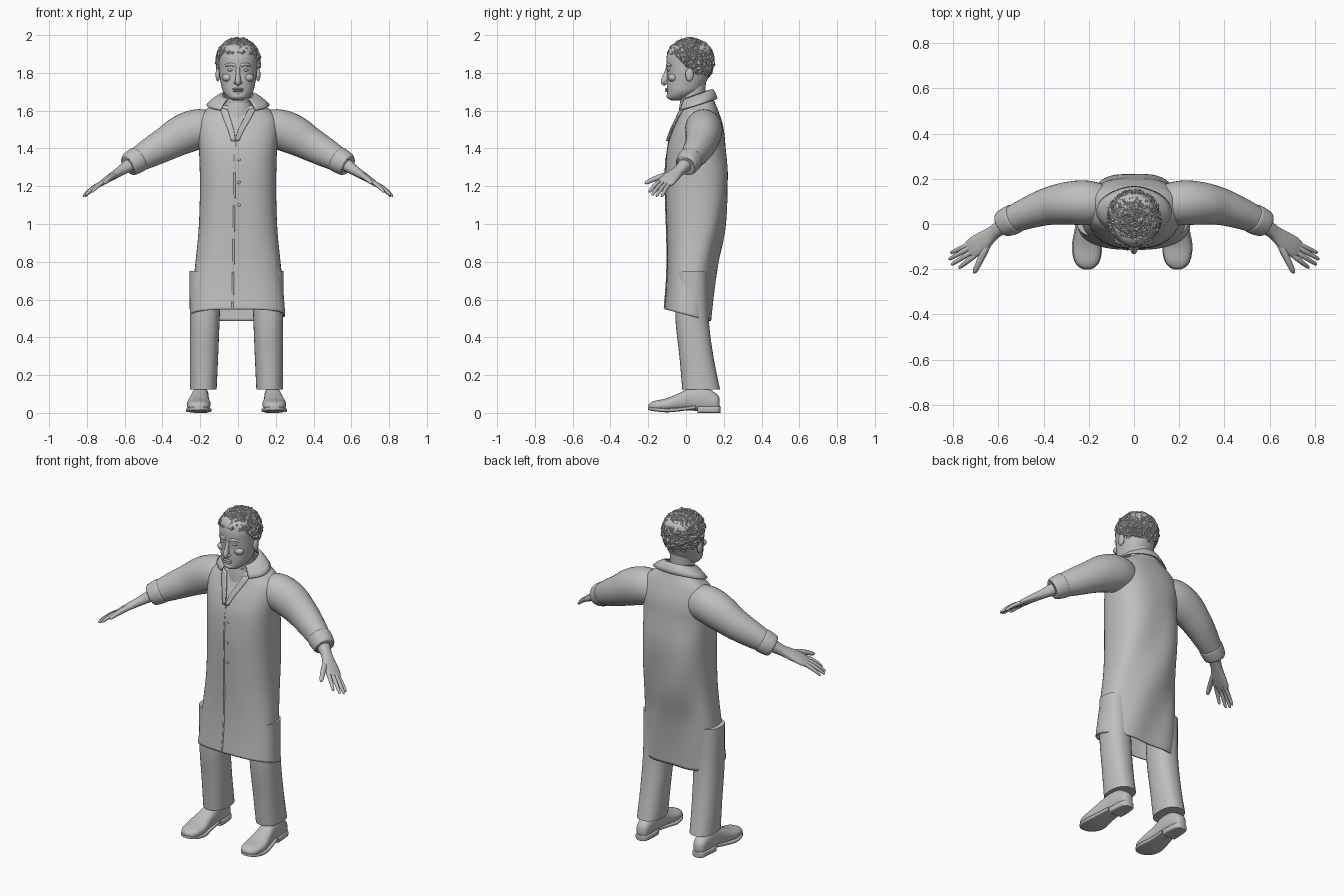
import bpy, bmesh, math, random
from mathutils import Vector, noise

if "Cube" in bpy.data.objects:
    bpy.data.objects.remove(bpy.data.objects["Cube"], do_unlink=True)

random.seed(3)
X, Y, Z = Vector((1, 0, 0)), Vector((0, 1, 0)), Vector((0, 0, 1))
SIDES = (("left", 1), ("right", -1))

grey = bpy.data.materials.new("plain_grey")
grey.use_nodes = True
colour = (0.52, 0.52, 0.52, 1)
grey.diffuse_color = colour
grey.node_tree.nodes["Principled BSDF"].inputs["Base Color"].default_value = colour


def finish(name, bm, smooth=True, thickness=0, offset=-1):
    """Turn a bmesh into a named, shaded object."""
    mesh = bpy.data.meshes.new(name)
    bm.to_mesh(mesh)
    bm.free()
    mesh.materials.append(grey)
    if smooth:
        mesh.shade_smooth()
        mesh.set_sharp_from_angle(angle=math.radians(45))
    ob = bpy.data.objects.new(name, mesh)
    bpy.context.scene.collection.objects.link(ob)
    if thickness:
        mod = ob.modifiers.new("cloth", "SOLIDIFY")
        mod.thickness, mod.offset = thickness, offset
    return ob


def sample(rings, steps=6):
    """Smooth curve through every ring value."""
    out, last = [], len(rings) - 1
    for i in range(last):
        a, b, c, d = (rings[max(0, min(last, i + k))] for k in (-1, 0, 1, 2))
        for j in range(steps):
            t = j / steps
            out.append([0.5 * (2 * q + (r - p) * t + (2 * p - 5 * q + 4 * r - s) * t * t
                               + (3 * q - p - 3 * r + s) * t ** 3)
                        for p, q, r, s in zip(a, b, c, d)])
    return out + [list(rings[-1])]


def power(v, e):
    return math.copysign(abs(v) ** e, v)


def loft(name, rings, ref=X, axis=None, n=2.0, segs=32, caps=True, s=1, dx=0, warp=None, thickness=0):
    """Skin rings of (x, y, z, half width, half depth)."""
    bm = bmesh.new()
    pts = sample(rings)
    mid = [Vector((s * p[0] + dx, p[1], p[2])) for p in pts]
    loops = []
    for i, p in enumerate(pts):
        t = axis or (mid[min(i + 1, len(mid) - 1)] - mid[max(i - 1, 0)]).normalized()
        u = (ref - t * ref.dot(t)).normalized()
        v = t.cross(u)
        loop = []
        for k in range(segs):
            a = math.tau * k / segs
            co = mid[i] + u * p[3] * power(math.cos(a), 2 / n) + v * p[4] * power(math.sin(a), 2 / n)
            loop.append(bm.verts.new(warp(co) if warp else co))
        loops.append(loop)
    for low, high in zip(loops, loops[1:]):
        for k in range(segs):
            m = (k + 1) % segs
            bm.faces.new((low[k], low[m], high[m], high[k]))
    if caps:
        bm.faces.new(loops[0][::-1])
        bm.faces.new(loops[-1])
    return finish(name, bm, thickness=thickness)


def ball(name, centre, radii):
    bm = bmesh.new()
    bmesh.ops.create_uvsphere(bm, u_segments=20, v_segments=12, radius=1)
    for v in bm.verts:
        v.co = Vector(c + r * q for c, r, q in zip(centre, radii, v.co))
    return finish(name, bm)


def sheet(name, rows, thickness):
    """Cloth strip from a grid of points."""
    bm = bmesh.new()
    grid = [[bm.verts.new(p) for p in row] for row in rows]
    for a, b in zip(grid, grid[1:]):
        for k in range(len(a) - 1):
            bm.faces.new((a[k], a[k + 1], b[k + 1], b[k]))
    bmesh.ops.recalc_face_normals(bm, faces=bm.faces)
    return finish(name, bm, thickness=thickness, offset=0)


# Long coat
COAT_N = 2.5
coat = [(0, .01, .52, .25, .125), (0, .02, .65, .24, .125), (0, .033, .8, .225, .133),
        (0, .048, .95, .21, .15), (0, .055, 1.1, .203, .162), (0, .057, 1.25, .202, .167),
        (0, .055, 1.4, .207, .155), (0, .065, 1.5, .215, .135), (0, .065, 1.57, .2, .11),
        (0, .062, 1.615, .15, .092), (0, .06, 1.65, .09, .08)]


def drape(p):
    """Tilt the hem and neckline and add soft folds at the back."""
    hem = max(0, min(1, (0.75 - p.z) / 0.23))
    neck = max(0, min(1, (p.z - 1.5) / 0.15))
    fold = max(0, min(1, (p.y - 0.05) / 0.1)) * max(0, min(1, (1.45 - p.z) / 0.5))
    wave = 0.008 * fold * math.sin(22 * p.x + 9 * p.z)
    return Vector((p.x, p.y + wave, p.z - 0.25 * p.y * hem + 0.35 * (p.y - 0.06) * neck))


def coat_front(x, z, lift):
    """Point on the front of the coat."""
    pts = sample(coat)
    for a, b in zip(pts, pts[1:]):
        if a[2] <= z <= b[2]:
            break
    t = (z - a[2]) / (b[2] - a[2])
    cy, rx, ry = (a[i] + (b[i] - a[i]) * t for i in (1, 3, 4))
    edge = max(0, 1 - abs(x / rx) ** COAT_N) ** (1 / COAT_N)
    return drape(Vector((x, cy - ry * edge - lift, z)))


loft("coat_body", coat, axis=Z, n=COAT_N, segs=56, caps=False, warp=drape, thickness=.008)

# Front closing edge and buttons
edge = [coat_front(-.015 - .015 * (1.44 - z), z, 0) for z in (.53, .7, .85, 1, 1.15, 1.3, 1.44)]
loft("coat_front_edge", [(*p, .005, .004) for p in edge], segs=8)
for i, z in enumerate((1.1, 1.22, 1.34)):
    ball(f"button_{i}", coat_front(.005, z, .001), (.008, .004, .008))

# Lapels running down to the closing edge
for side, s in SIDES:
    rows = []
    for i in range(13):
        t = i / 12
        inner, outer = .055 * (1 - t) ** 1.3, .02 + .075 * (1 - t)
        rows.append([coat_front(s * (inner + (outer - inner) * k / 4) - .015 * t,
                                1.635 - .195 * t, .012 - .002 * k) for k in range(5)])
    sheet(f"{side}_lapel", rows, .007)

# Folded collar, open at the front
rows = []
for k in range(5):
    f = k / 4
    row = []
    for i in range(41):
        a = math.radians(-48 + 276 * i / 40)
        reach = f * (0.55 + 0.45 * abs(math.cos(a)) ** 3)
        row.append(drape(Vector(((.08 + .085 * reach) * math.cos(a), .055 + (.082 + .05 * reach) * math.sin(a),
                                 1.685 - .055 * f ** 1.5))))
    rows.append(row)
sheet("collar", rows, .007)

# Shirt and neck
loft("shirt_neck", [(0, .045, 1.52, .1, .09), (0, .042, 1.6, .083, .08), (0, .04, 1.64, .073, .072)], axis=Z)
loft("neck", [(0, .045, 1.58, .07, .07), (0, .035, 1.66, .067, .068), (0, .035, 1.75, .07, .07)], axis=Z)

# Head
loft("head", [(0, -.052, 1.655, .025, .028), (0, -.04, 1.668, .052, .058), (0, -.015, 1.7, .079, .085),
              (0, 0, 1.74, .09, .101), (0, .012, 1.79, .099, .112), (0, .018, 1.84, .103, .121),
              (0, .02, 1.89, .105, .122), (0, .022, 1.94, .09, .105), (0, .025, 1.97, .045, .05)], axis=Z, n=2.15)
loft("nose", [(0, -.097, 1.83, .01, .008), (0, -.104, 1.795, .011, .014), (0, -.112, 1.763, .015, .02),
              (0, -.113, 1.748, .014, .018), (0, -.106, 1.738, .009, .01)], segs=16)
ball("upper_lip", (0, -.1, 1.715), (.03, .012, .005))
ball("lower_lip", (0, -.099, 1.704), (.026, .013, .006))
ball("chin", (0, -.083, 1.677), (.032, .021, .018))
for side, s in SIDES:
    ball(f"{side}_nostril", (s * .014, -.106, 1.748), (.009, .012, .008))
    ball(f"{side}_eye", (s * .038, -.086, 1.815), (.017, .013, .008))
    loft(f"{side}_brow", [(.014, -.1, 1.838, .008, .006), (.038, -.096, 1.845, .009, .007),
                          (.066, -.08, 1.838, .006, .005)], ref=Z, segs=12, s=s)
    ball(f"{side}_cheek", (s * .055, -.07, 1.775), (.03, .025, .022))
    ball(f"{side}_ear", (s * .107, .018, 1.79), (.012, .022, .035))

# Curly hair, tucked into the head below the hairline
bm = bmesh.new()
bmesh.ops.create_icosphere(bm, subdivisions=6, radius=1)
for v in bm.verts:
    d = v.co.copy()
    p = Vector((.118 * d.x, .022 + .128 * d.y, 1.862 + .124 * d.z))
    hairline = min(1.9, 1.83 - 1.1 * p.y) + .012 * noise.noise(p * 40)
    if p.z < hairline:
        p = Vector((.6 * p.x, .02 + .6 * (p.y - .02), 1.85 + .6 * (p.z - 1.85)))
    else:
        p += d * (.007 * noise.noise(p * 55) + .006 * noise.noise(p * 120) + random.uniform(-.003, .003))
    v.co = p
finish("hair", bm, smooth=False)

for side, s in SIDES:
    # Sleeve with turned cuff
    loft(f"{side}_sleeve", [(.1, .08, 1.49, .08, .09), (.2, .093, 1.503, .098, .105),
                            (.29, .092, 1.475, .095, .105), (.38, .078, 1.425, .083, .09),
                            (.47, .048, 1.375, .07, .077), (.55, .015, 1.33, .058, .061)], ref=-Y, s=s)
    loft(f"{side}_cuff", [(.522, .027, 1.346, .058, .062), (.532, .022, 1.34, .066, .069),
                          (.575, .003, 1.314, .061, .062), (.583, -.001, 1.309, .05, .05)], ref=-Y, s=s)
    # Forearm, palm and fingers
    loft(f"{side}_hand", [(.55, .012, 1.33, .042, .04), (.615, -.033, 1.285, .031, .027),
                          (.665, -.073, 1.253, .042, .021), (.705, -.1, 1.228, .046, .016),
                          (.73, -.115, 1.212, .038, .01)], ref=-Y, s=s, n=2.3)
    fingers = {"index": ((.695, -.132, 1.23), (.775, -.195, 1.168)),
               "middle": ((.71, -.118, 1.222), (.808, -.18, 1.152)),
               "ring": ((.718, -.1, 1.218), (.82, -.157, 1.146)),
               "little": ((.715, -.083, 1.216), (.812, -.128, 1.146)),
               "thumb": ((.64, -.075, 1.262), (.708, -.217, 1.215))}
    for finger, ends in fingers.items():
        a, b = map(Vector, ends)
        shape = ((0, 1), (.35, 1), (.7, .85), (.93, .65), (1, .25))
        width = .016 if finger == "thumb" else .0115
        rings = [(*(a.lerp(b, t) + Z * .008 * math.sin(math.pi * t)), width * w, width * w) for t, w in shape]
        loft(f"{side}_{finger}_finger", rings, ref=-Y, segs=12, s=s)
    # Trouser leg
    loft(f"{side}_trouser_leg", [(.165, .03, .75, .085, .085), (.168, .032, .5, .079, .088),
                                 (.172, .055, .3, .075, .09), (.176, .08, .125, .071, .1)],
         axis=-Z, n=2.3, s=s, dx=-.008)
    # Shoe with sole and heel
    loft(f"{side}_shoe", [(.19, .178, .05, .018, .028), (.19, .16, .057, .036, .045),
                          (.19, .1, .072, .043, .065), (.193, .03, .074, .046, .062),
                          (.198, -.03, .06, .053, .048), (.2, -.1, .044, .063, .034),
                          (.2, -.16, .038, .055, .027), (.2, -.188, .034, .035, .02),
                          (.2, -.198, .032, .014, .01)], axis=-Y, n=2.4, s=s, dx=-.008)
    loft(f"{side}_sole", [(.193, .05, .03, .045, .01), (.2, -.03, .019, .056, .01),
                          (.2, -.1, .014, .067, .011), (.2, -.16, .018, .058, .01),
                          (.2, -.19, .022, .037, .009), (.2, -.201, .024, .014, .008)],
         axis=-Y, n=5, s=s, dx=-.008)
    loft(f"{side}_heel", [(.19, .182, .018, .02, .018), (.19, .165, .018, .038, .018),
                          (.19, .1, .018, .046, .018), (.192, .06, .018, .046, .018)],
         axis=-Y, n=5, s=s, dx=-.008)
